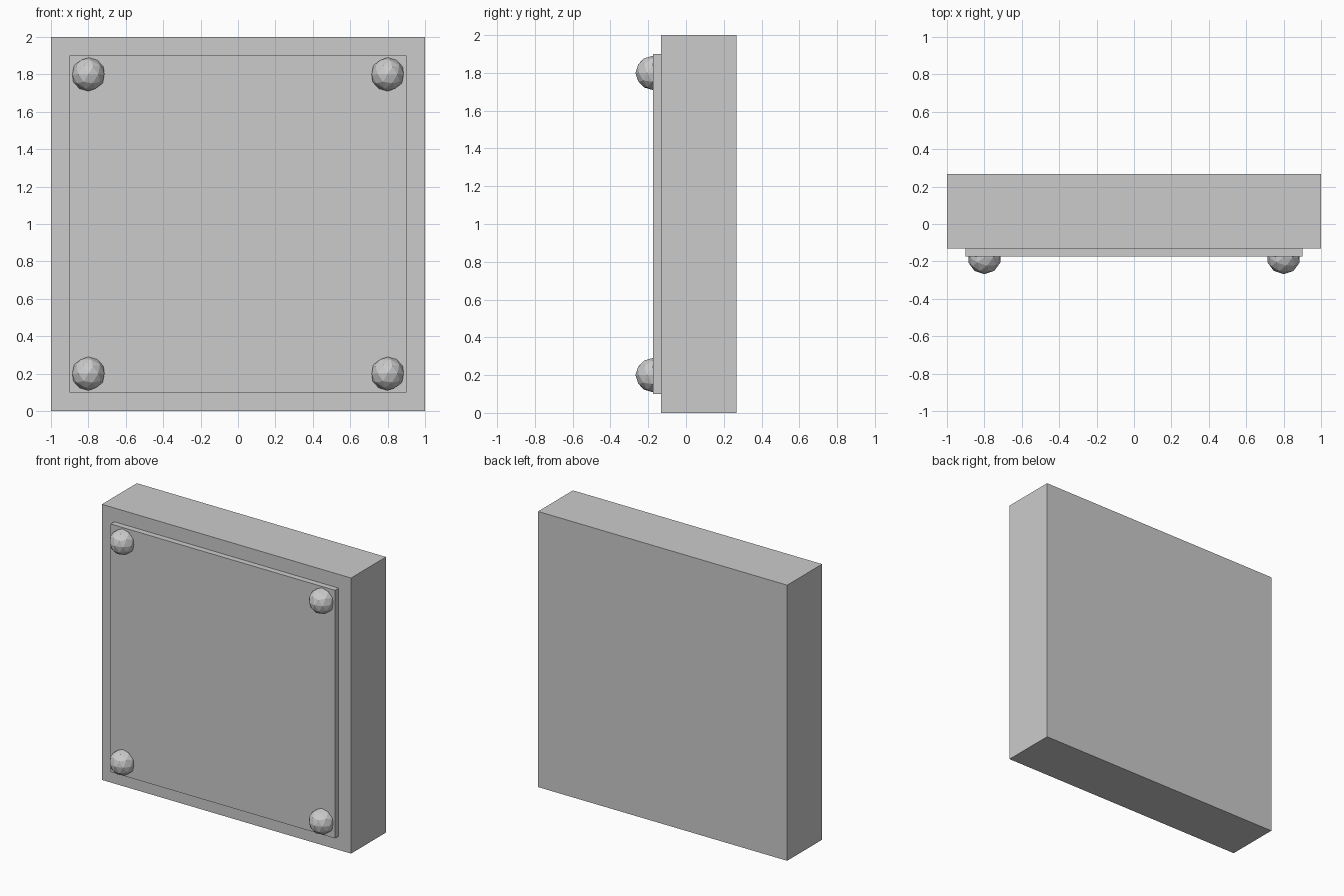
import bpy

if "Cube" in bpy.data.objects:
    bpy.data.objects.remove(bpy.data.objects["Cube"])


def box(name, x, y, z):
    """Box spanning the given (min, max) ranges."""
    spans = (x, y, z)
    bpy.ops.mesh.primitive_cube_add(size=1, location=[(a + b) / 2 for a, b in spans])
    ob = bpy.context.object
    ob.name = name
    ob.scale = [b - a for a, b in spans]
    bpy.ops.object.transform_apply(location=False, rotation=False, scale=True)
    return ob


# Thick slab
box("slab", (-1, 1), (-0.132, 0.268), (0, 2))

# Thin raised panel on the front
box("front_panel", (-0.9, 0.9), (-0.174, -0.112), (0.1, 1.9))

# Faceted rivets, one in each panel corner
for side, x in (("left", -0.8), ("right", 0.8)):
    for level, z in (("lower", 0.2), ("upper", 1.8)):
        bpy.ops.mesh.primitive_ico_sphere_add(subdivisions=2, radius=0.09,
                                              location=(x, -0.178, z))
        bpy.context.object.name = f"rivet_{level}_{side}"
